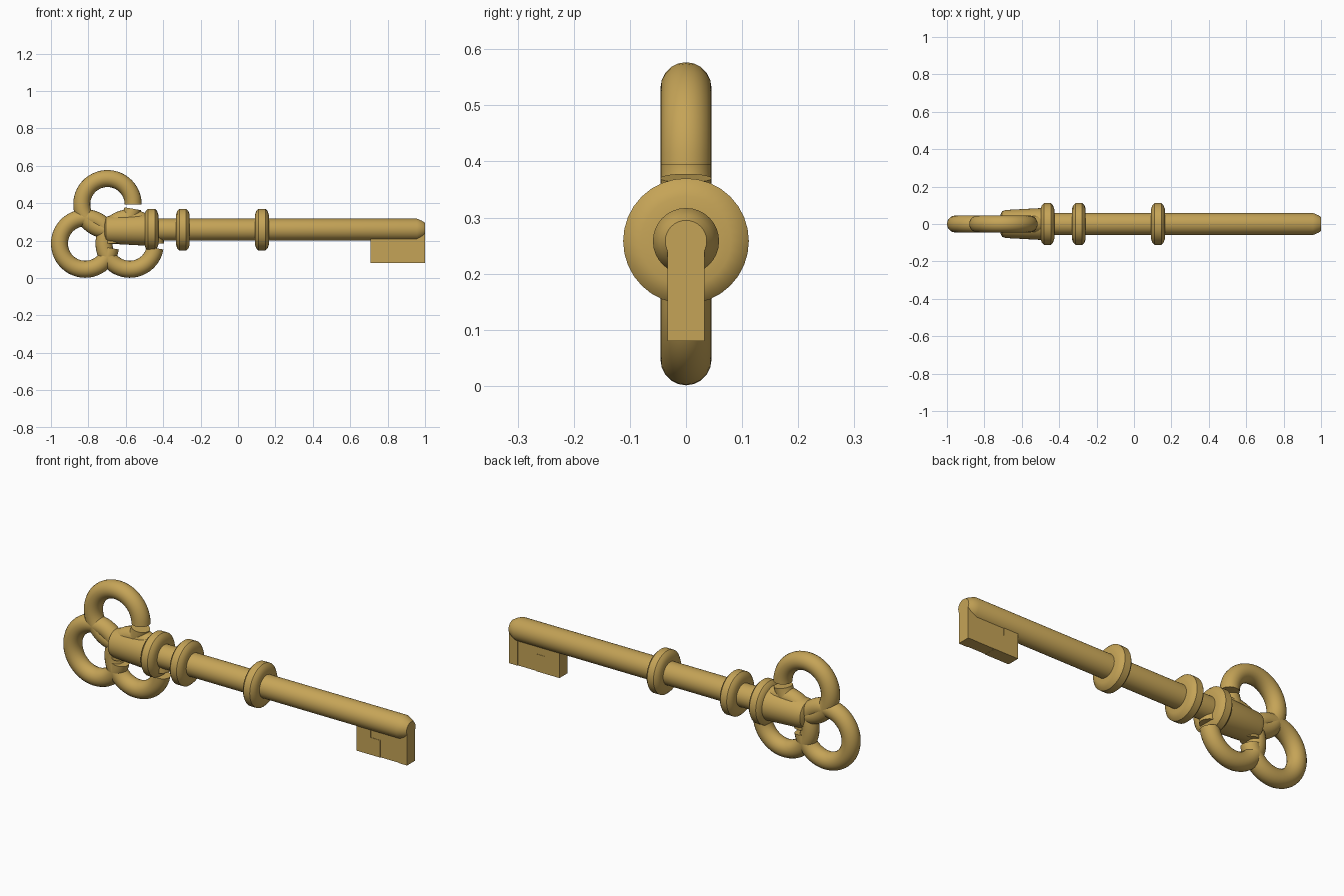
import bpy, bmesh, math
from mathutils import Matrix

if "Cube" in bpy.data.objects:
    bpy.data.objects.remove(bpy.data.objects["Cube"])

AXIS_Z = 0.258
brass = bpy.data.materials.new("brass")
brass.diffuse_color = (0.56, 0.37, 0.095, 1)
brass.use_nodes = True
brass.node_tree.nodes["Principled BSDF"].inputs["Base Color"].default_value = brass.diffuse_color


def finish(name, bm, angle=40):
    bmesh.ops.recalc_face_normals(bm, faces=bm.faces)
    me = bpy.data.meshes.new(name)
    bm.to_mesh(me)
    bm.free()
    ob = bpy.data.objects.new(name, me)
    bpy.context.collection.objects.link(ob)
    me.materials.append(brass)
    bpy.ops.object.select_all(action='DESELECT')
    ob.select_set(True)
    bpy.context.view_layer.objects.active = ob
    bpy.ops.object.shade_smooth_by_angle(angle=math.radians(angle))
    return ob


def lathe(name, profile, sides=32):
    """Turn (x, radius) points around the key's long axis, with closed ends."""
    bm = bmesh.new()
    rings = [[bm.verts.new((x, r * math.cos(2 * math.pi * i / sides),
                            AXIS_Z + r * math.sin(2 * math.pi * i / sides)))
              for i in range(sides)] for x, r in profile]
    for a, b in zip(rings, rings[1:]):
        for i in range(sides):
            j = (i + 1) % sides
            bm.faces.new((a[i], a[j], b[j], b[i]))
    bm.faces.new(rings[0])
    bm.faces.new(rings[-1])
    return finish(name, bm)


def bow_ring(name, cx, cz, major=0.1375, minor=0.0455, sweep=350, steps=48, sides=20):
    """Nearly closed ring in the xz plane with capped ends."""
    bm = bmesh.new()
    rings = []
    for s in range(steps + 1):
        a = math.radians(sweep * s / steps)
        ring = []
        for i in range(sides):
            t = 2 * math.pi * i / sides
            r = major + minor * math.cos(t)
            ring.append(bm.verts.new((cx + r * math.cos(a), minor * math.sin(t),
                                      cz + r * math.sin(a))))
        rings.append(ring)
    for a, b in zip(rings, rings[1:]):
        for i in range(sides):
            j = (i + 1) % sides
            bm.faces.new((a[i], a[j], b[j], b[i]))
    bm.faces.new(rings[0])
    bm.faces.new(rings[-1])
    return finish(name, bm)


def box(name, x0, x1, half_y, z0, z1):
    bm = bmesh.new()
    m = (Matrix.Translation(((x0 + x1) / 2, 0, (z0 + z1) / 2))
         @ Matrix.Diagonal((x1 - x0, 2 * half_y, z1 - z0, 1)))
    bmesh.ops.create_cube(bm, size=1, matrix=m)
    return finish(name, bm)


# trefoil handle
bow_ring("bow_ring_top", -0.698, 0.394)
bow_ring("bow_ring_left", -0.817, 0.184)
bow_ring("bow_ring_right", -0.579, 0.184)

# hub, shaft and collars
lathe("hub", [(-0.715, 0.05), (-0.705, 0.068), (-0.685, 0.075), (-0.48, 0.086)])
lathe("shaft", [(-0.48, 0.059), (0.957, 0.059), (0.985, 0.047), (1.0, 0.037)])
for i, cx in enumerate((-0.463, -0.295, 0.128)):
    lathe(f"collar_{i + 1}", [(cx - 0.037, 0.05), (cx - 0.037, 0.08), (cx - 0.03, 0.1),
                              (cx - 0.018, 0.112), (cx + 0.018, 0.112), (cx + 0.03, 0.1),
                              (cx + 0.037, 0.08), (cx + 0.037, 0.05)])

# bit with slightly raised steps
box("bit_plate", 0.708, 0.998, 0.031, 0.081, 0.262)
box("bit_end_tooth", 0.95, 1.0, 0.033, 0.08, 0.262)
box("bit_inner_tooth", 0.708, 0.845, 0.033, 0.08, 0.17)
box("bit_root", 0.708, 0.79, 0.033, 0.17, 0.25)
